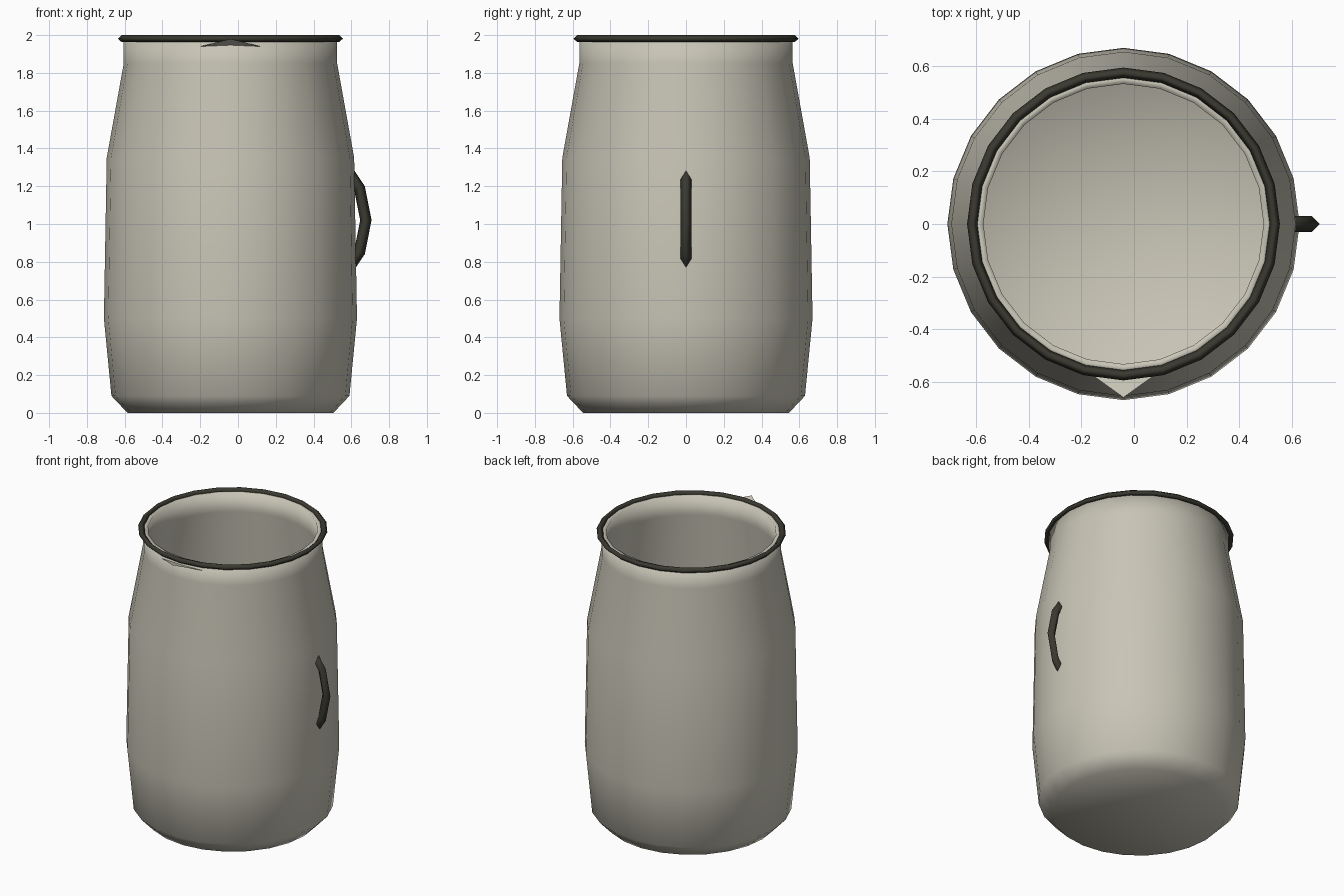
import bpy
import bmesh
from math import sin, cos, pi, radians

SIDES = 24
AXIS_X = -0.04

cube = bpy.data.objects.get("Cube")
if cube:
    bpy.data.objects.remove(cube, do_unlink=True)


def material(name, rgb):
    mat = bpy.data.materials.new(name)
    mat.use_nodes = True
    mat.diffuse_color = (*rgb, 1)
    mat.node_tree.nodes["Principled BSDF"].inputs["Base Color"].default_value = (*rgb, 1)
    return mat


enamel = material("warm grey enamel", (0.58, 0.56, 0.47))
trim = material("dark olive trim", (0.042, 0.041, 0.03))


def finish(name, bm, mat, smooth=True):
    if smooth:
        bmesh.ops.recalc_face_normals(bm, faces=bm.faces)
    mesh = bpy.data.meshes.new(name)
    for face in bm.faces:
        face.smooth = smooth
    bm.to_mesh(mesh)
    bm.free()
    mesh.materials.append(mat)
    obj = bpy.data.objects.new(name, mesh)
    bpy.context.collection.objects.link(obj)
    return obj


def lathe(name, profile, mat, closed=False):
    """Revolve (radius, height) points around the vessel's axis."""
    bm = bmesh.new()
    rings = []
    for r, z in profile:
        if r == 0:
            rings.append([bm.verts.new((AXIS_X, 0, z))] * SIDES)
        else:
            rings.append([bm.verts.new((AXIS_X + r * cos(2 * pi * i / SIDES),
                                        r * sin(2 * pi * i / SIDES), z))
                          for i in range(SIDES)])
    pairs = list(zip(rings, rings[1:]))
    if closed:
        pairs.append((rings[-1], rings[0]))
    for a, b in pairs:
        for i in range(SIDES):
            j = (i + 1) % SIDES
            corners = dict.fromkeys((a[i], a[j], b[j], b[i]))
            bm.faces.new(list(corners))
    return finish(name, bm, mat)


# Hollow body: outer wall up, over the lip, inner wall down to the floor
lathe("body", [
    (0, 0), (0.545, 0), (0.63, 0.09), (0.67, 0.5), (0.655, 1.35),
    (0.565, 1.85), (0.565, 1.98),
    (0.533, 1.98), (0.535, 1.85), (0.625, 1.35), (0.64, 0.5),
    (0.602, 0.1), (0.53, 0.03), (0, 0.03)], enamel)

# Rim: ring with a diamond section
lathe("rim", [(0.595, 1.981), (0.576, 2.0), (0.556, 1.981), (0.576, 1.963)],
      trim, closed=True)

# Handle: arc with a diamond section, its ends buried in the wall
bm = bmesh.new()
sections = []
arc_radius, thick = 0.44, 0.03
for step in range(-2, 3):
    a = radians(22.5 * step)
    sections.append([bm.verts.new((0.237 + r * cos(a), y, 1.02 + r * sin(a)))
                     for r, y in ((arc_radius + thick, 0), (arc_radius, thick),
                                  (arc_radius - thick, 0), (arc_radius, -thick))])
for a, b in zip(sections, sections[1:]):
    for i in range(4):
        j = (i + 1) % 4
        bm.faces.new((a[i], a[j], b[j], b[i]))
bm.faces.new(sections[0])
bm.faces.new(sections[-1])
finish("handle", bm, trim)

# Pouring lip: thin sheet rising forward from the wall under the rim
bm = bmesh.new()
bm.faces.new([bm.verts.new((AXIS_X + x, y, z)) for x, y, z in
              ((-0.16, -0.545, 1.94), (0, -0.66, 1.98), (0.16, -0.545, 1.94))])
finish("pouring_lip", bm, enamel, smooth=False)
